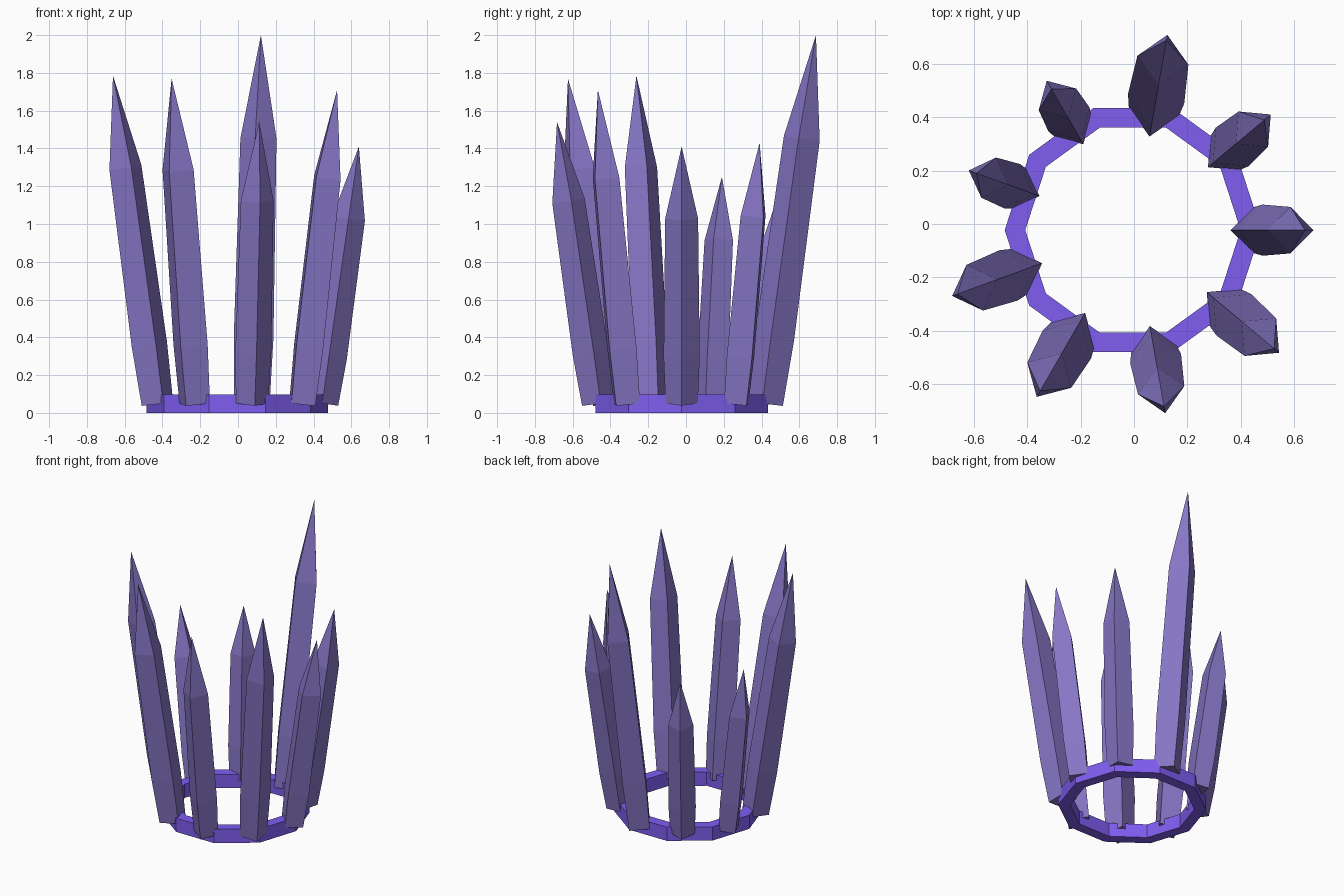
import bpy, bmesh
from math import cos, sin, radians, pi
from mathutils import Vector

if "Cube" in bpy.data.objects:
    bpy.data.objects.remove(bpy.data.objects["Cube"])

CENTRE = Vector((-0.004, -0.023, 0))


def material(name, colour):
    m = bpy.data.materials.new(name)
    m.diffuse_color = colour
    m.use_nodes = True
    m.node_tree.nodes["Principled BSDF"].inputs["Base Color"].default_value = m.diffuse_color
    return m


def finish(name, bm, mat):
    bmesh.ops.recalc_face_normals(bm, faces=bm.faces)
    me = bpy.data.meshes.new(name)
    bm.to_mesh(me)
    bm.free()
    me.materials.append(mat)
    ob = bpy.data.objects.new(name, me)
    bpy.context.collection.objects.link(ob)
    return ob


def bridge(bm, a, b):
    n = len(a)
    for i in range(n):
        bm.faces.new((a[i], a[(i + 1) % n], b[(i + 1) % n], b[i]))


band_mat = material("band_violet", (0.21, 0.11, 0.88, 1))
crystal_mat = material("crystal_violet", (0.24, 0.18, 0.56, 1))

# ten-sided band with a rectangular section
bm = bmesh.new()
loops = []
for r, z in ((0.48, 0), (0.48, 0.098), (0.403, 0.098), (0.403, 0)):
    loops.append([bm.verts.new(CENTRE + Vector((r * cos(i * pi / 5), r * sin(i * pi / 5), z)))
                  for i in range(10)])
for i in range(4):
    bridge(bm, loops[i], loops[(i + 1) % 4])
finish("band", bm, band_mat)


# four-sided crystal leaning outwards, ending in a point
def crystal(index, angle, tip_radius, tip_z, width):
    a = radians(angle)
    out = Vector((cos(a), sin(a), 0))
    base = CENTRE + out * 0.45 + Vector((0, 0, 0.05))
    tip = CENTRE + out * tip_radius + Vector((0, 0, tip_z))
    axis = (tip - base).normalized()
    side = Vector((-sin(a), cos(a), 0))
    front = side.cross(axis)
    bm = bmesh.new()
    rings = []
    for t, scale in ((0, 0.98), (0.18, 1.1), (0.72, 1.0)):
        c = base.lerp(tip, t)
        rings.append([bm.verts.new(c + (front * cos(k * pi / 2) + side * sin(k * pi / 2)) * width * scale)
                      for k in range(4)])
    bm.faces.new(rings[0])
    bridge(bm, rings[0], rings[1])
    bridge(bm, rings[1], rings[2])
    point = bm.verts.new(tip)
    for k in range(4):
        bm.faces.new((rings[2][k], rings[2][(k + 1) % 4], point))
    finish(f"crystal_{index + 1}", bm, crystal_mat)


# tip radius, tip height and half width of each crystal, every 40 degrees
SPIKES = [(0.644, 1.41, 0.087), (0.642, 1.43, 0.086), (0.722, 2.0, 0.097),
          (0.61, 1.20, 0.081), (0.623, 1.25, 0.08), (0.70, 1.785, 0.091),
          (0.695, 1.77, 0.095), (0.67, 1.54, 0.088), (0.69, 1.71, 0.092)]
for i, (r, z, w) in enumerate(SPIKES):
    crystal(i, i * 40, r, z, w)
